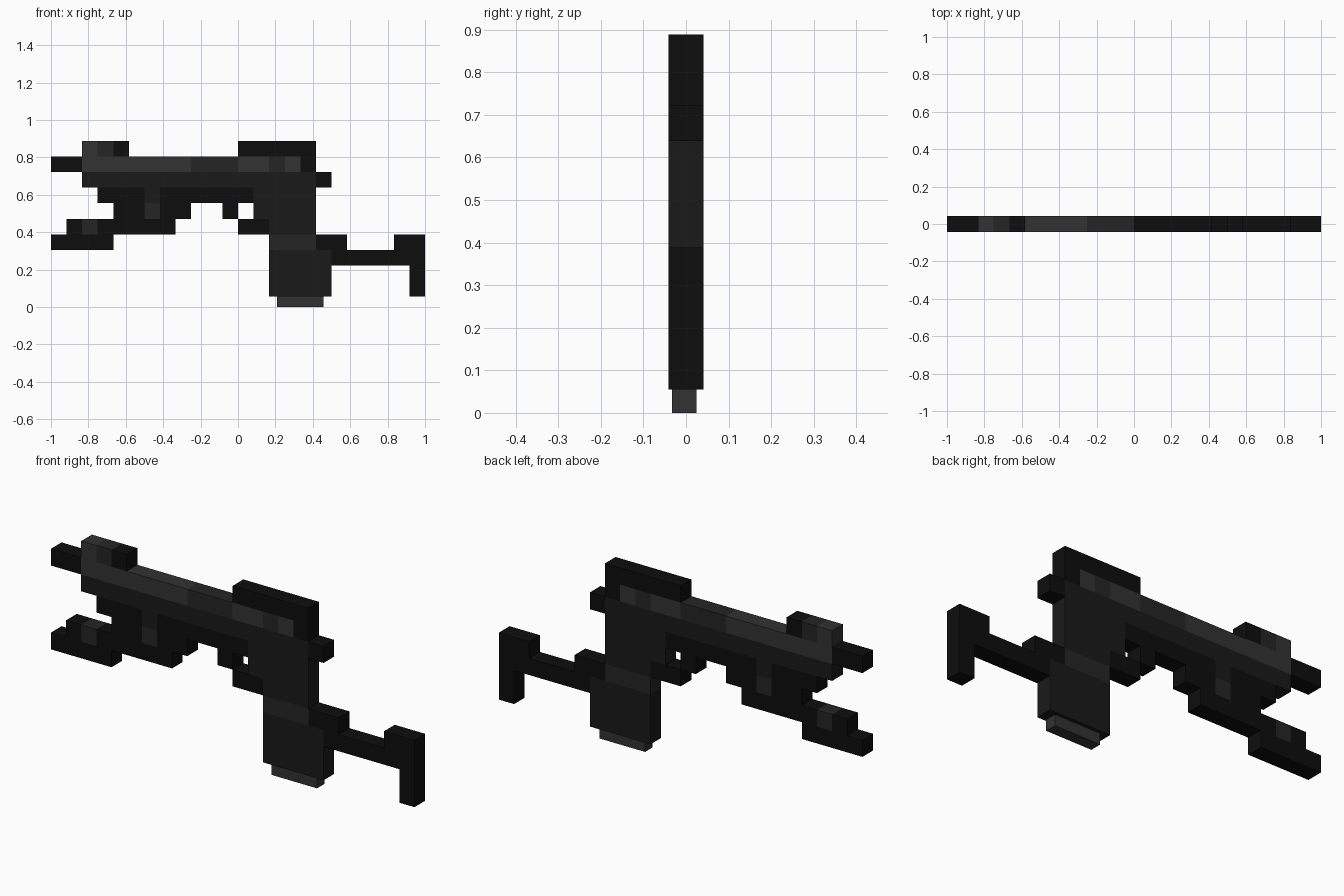
import bpy
import bmesh

if "Cube" in bpy.data.objects:
    bpy.data.objects.remove(bpy.data.objects["Cube"])

U = 1 / 12            # cell size
TOP = 0.888           # top of the first row
BLACK, CHARCOAL, GREY, LIGHT = range(4)
parts = {}            # part name -> {(column, row): shade}


def bar(name, col, row, width, height=1, tone=BLACK):
    """Adds a block of cells to a part; later blocks repaint earlier ones."""
    grid = parts.setdefault(name, {})
    for c in range(col, col + width):
        for r in range(row, row + height):
            grid[c, r] = tone


# Sights, muzzle and barrel
bar("front_sight", 2, 0, 3)
bar("front_sight", 2, 0, 2, tone=GREY)
bar("front_sight", 2, 0, 1, tone=LIGHT)
bar("rear_sight", 12, 0, 5)
bar("muzzle", 0, 1, 2)
bar("barrel", 2, 1, 14, tone=LIGHT)
bar("barrel", 9, 1, 3, tone=GREY)
bar("barrel", 14, 1, 1, tone=GREY)
bar("barrel_end", 16, 1, 1)

# Receiver and rail below it
bar("receiver", 2, 2, 15, tone=CHARCOAL)
bar("receiver", 13, 3, 4, 2, CHARCOAL)
bar("receiver", 14, 5, 3, tone=CHARCOAL)
bar("rear_knob", 17, 2, 1)
bar("under_rail", 3, 3, 10)
bar("under_rail", 6, 3, 1, tone=CHARCOAL)

# Front grip, strut and trigger
bar("front_grip", 4, 4, 5)
bar("front_grip", 6, 4, 1, tone=GREY)
bar("front_grip", 4, 5, 4)
bar("front_strut", 1, 5, 3)
bar("front_strut", 2, 5, 1, tone=GREY)
bar("front_strut", 0, 6, 4)
bar("trigger", 11, 4, 1)
bar("trigger", 12, 5, 2)

# Magazine and stock
bar("magazine", 14, 6, 3, tone=GREY)
bar("magazine", 14, 7, 4, 3, CHARCOAL)
bar("stock_bar", 17, 6, 2)
bar("stock_bar", 18, 7, 4)
bar("shoulder_rest", 22, 6, 2, 2)
bar("shoulder_rest", 23, 8, 1, 2)


# Shades
mats = []
for label, v in dict(black=0.004, charcoal=0.01, grey=0.018, light_grey=0.032).items():
    m = bpy.data.materials.new(label)
    m.diffuse_color = (v, v, v, 1)
    m.use_nodes = True
    m.node_tree.nodes["Principled BSDF"].inputs["Base Color"].default_value = m.diffuse_color
    mats.append(m)


def finish(name, bm):
    me = bpy.data.meshes.new(name)
    bm.to_mesh(me)
    bm.free()
    for m in mats:
        me.materials.append(m)
    bpy.context.collection.objects.link(bpy.data.objects.new(name, me))


# Blocky parts; faces buried against neighbouring cells are left out
filled = {cell for grid in parts.values() for cell in grid}
for name, grid in parts.items():
    bm = bmesh.new()
    for (c, r), tone in grid.items():
        cube = bmesh.ops.create_cube(bm, size=U)["verts"]
        bmesh.ops.translate(bm, verts=cube,
                            vec=(-1 + (c + 0.5) * U, 0, TOP - (r + 0.5) * U))
        buried = []
        for f in {f for v in cube for f in v.link_faces}:
            f.normal_update()
            n = f.normal
            f.material_index = tone
            if abs(n.y) < 0.5 and (c + round(n.x), r - round(n.z)) in filled:
                buried.append(f)
        bmesh.ops.delete(bm, geom=buried, context="FACES")
    bmesh.ops.remove_doubles(bm, verts=bm.verts, dist=1e-4)
    finish(name, bm)

# Narrower base plate under the magazine
bm = bmesh.new()
bmesh.ops.create_cube(bm, size=1)
bmesh.ops.scale(bm, verts=bm.verts, vec=(0.25, 0.058, 0.055))
bmesh.ops.translate(bm, verts=bm.verts, vec=(0.333, -0.004, 0.0275))
for f in bm.faces:
    f.material_index = LIGHT
finish("magazine_base", bm)
